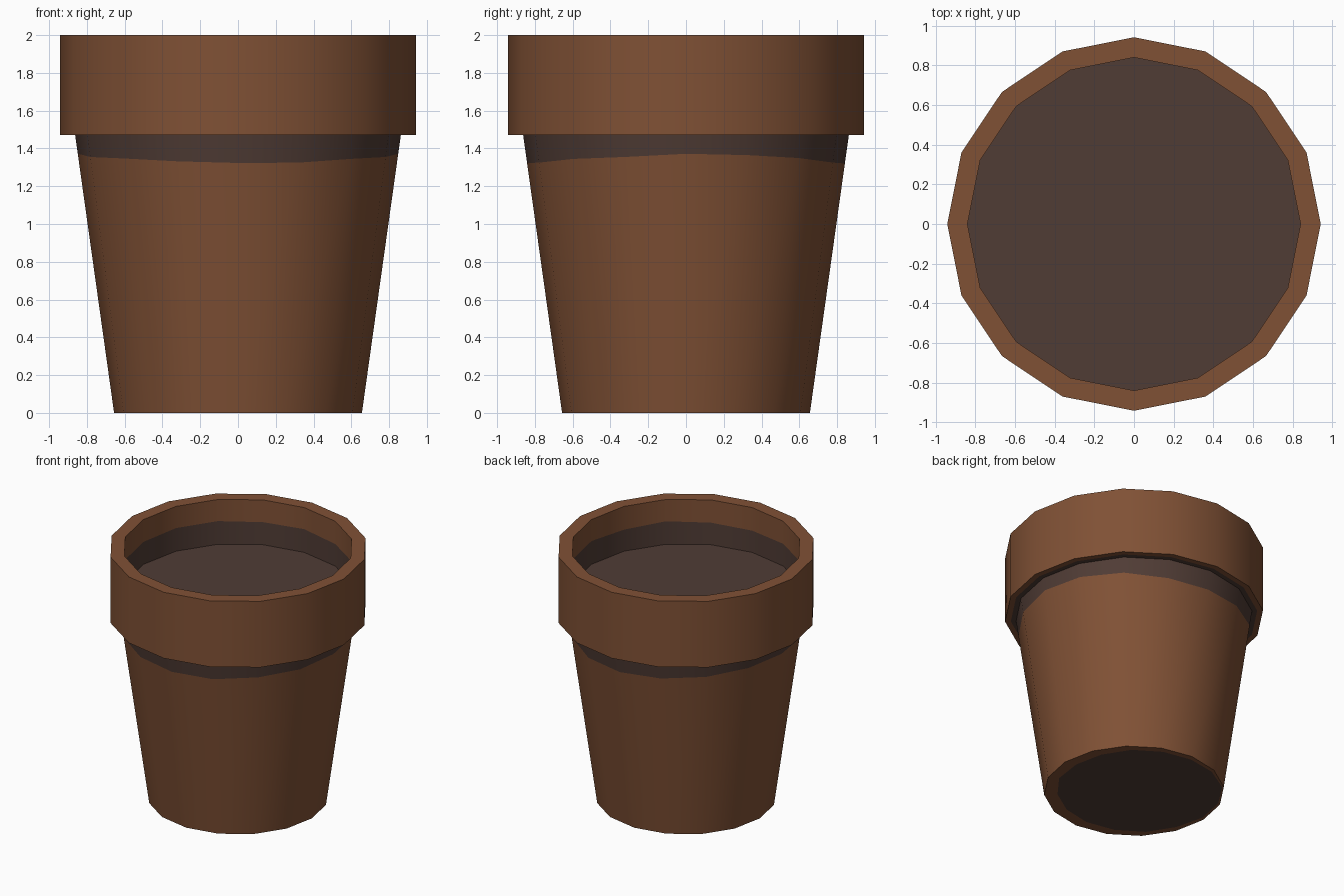
import bpy, bmesh, math, random

if "Cube" in bpy.data.objects:
    bpy.data.objects.remove(bpy.data.objects["Cube"])

random.seed(4)
SIDES = 16
SOIL_Z = 1.64


def srgb(r, g, b):
    f = lambda c: c / 12.92 if c <= 0.04045 else ((c + 0.055) / 1.055) ** 2.4
    return (f(r / 255), f(g / 255), f(b / 255), 1.0)


def material(name, rgb):
    m = bpy.data.materials.new(name)
    m.diffuse_color = srgb(*rgb)
    m.use_nodes = True
    m.node_tree.nodes["Principled BSDF"].inputs["Base Color"].default_value = m.diffuse_color
    return m


terracotta = material("terracotta brown", (128, 81, 53))
dark = material("dark soil brown", (80, 60, 53))


def ring(bm, radius, z, dx=0.0, dy=0.0):
    """Ring of vertices; radius and z may be functions of the angle."""
    verts = []
    for i in range(SIDES):
        a = 2 * math.pi * i / SIDES
        h = z(a) if callable(z) else z
        r = radius(h) if callable(radius) else radius
        verts.append(bm.verts.new((dx + r * math.cos(a), dy + r * math.sin(a), h)))
    return verts


def bridge(bm, lower, upper, mat):
    for i in range(SIDES):
        j = (i + 1) % SIDES
        bm.faces.new((lower[i], lower[j], upper[j], upper[i])).material_index = mat


def finish(name, bm):
    mesh = bpy.data.meshes.new(name)
    bm.to_mesh(mesh)
    bm.free()
    mesh.materials.append(terracotta)
    mesh.materials.append(dark)
    ob = bpy.data.objects.new(name, mesh)
    bpy.context.collection.objects.link(ob)
    bpy.ops.object.select_all(action='DESELECT')
    ob.select_set(True)
    bpy.context.view_layer.objects.active = ob
    bpy.ops.object.shade_smooth_by_angle(angle=math.radians(30))
    return ob


def wall_radius(z):
    return 0.656 + (0.862 - 0.656) * z / 1.47


def stain_edge(a):
    return 1.345 + 0.022 * math.cos(2 * a) + random.uniform(-0.007, 0.007)


# Tapered body with stained base and a dark band under the rim
bm = bmesh.new()
base_inner = ring(bm, lambda h: 0.6 + random.uniform(-0.01, 0.01), 0.0, -0.025, 0.025)
base_outer = ring(bm, 0.656, 0.0)
stain = ring(bm, wall_radius, stain_edge)
neck = ring(bm, wall_radius, 1.47)
bm.faces.new(base_inner[::-1]).material_index = 1
bridge(bm, base_inner, base_outer, 0)
bridge(bm, base_outer, stain, 0)
bridge(bm, stain, neck, 1)
finish("pot_body", bm)

# Collar rim with its underside and inner wall
bm = bmesh.new()
profile = [
    (0.862, 1.47, 1),
    (0.90, 1.47, 0),
    (0.942, 1.47, 0),
    (0.942, 2.0, 0),
    (0.84, 2.0, 0),
    (0.84, lambda a: 1.82 + random.uniform(-0.008, 0.008), 1),
    (0.84, SOIL_Z, 0),
]
rings = [ring(bm, r, z) for r, z, _ in profile]
for k in range(len(rings) - 1):
    bridge(bm, rings[k], rings[k + 1], profile[k][2])
finish("pot_rim", bm)

# Soil surface
bm = bmesh.new()
bm.faces.new(ring(bm, 0.84, SOIL_Z)).material_index = 1
finish("soil", bm)
